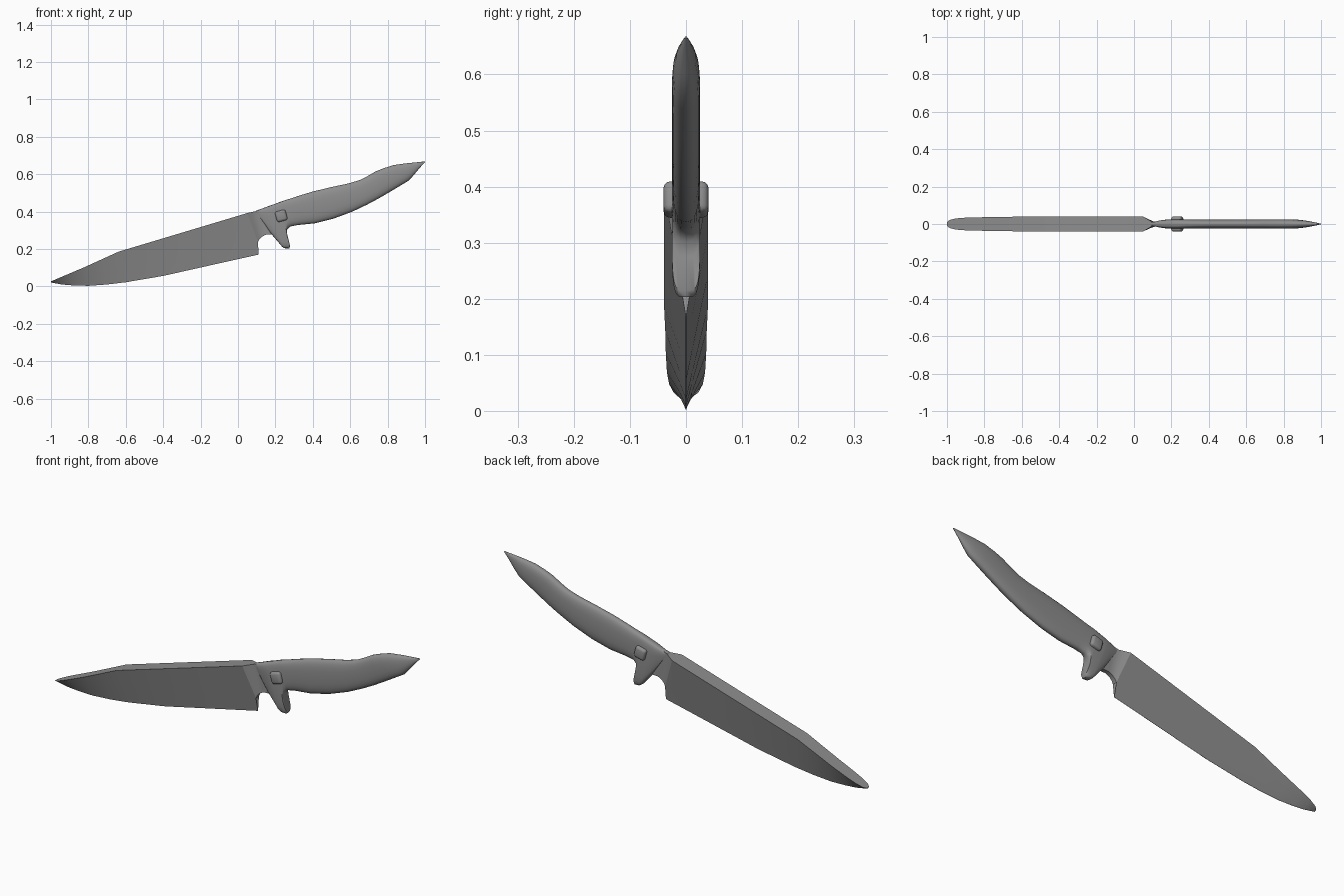
import bpy, bmesh, math
from mathutils import Vector

steel = bpy.data.materials.new("grey_steel")
steel.diffuse_color = (0.27, 0.27, 0.27, 1)


def loft(name, rings, angle=35):
    """Skin equal-length closed rings and cap both ends."""
    bm = bmesh.new()
    vs = [[bm.verts.new(p) for p in r] for r in rings]
    n = len(vs[0])
    for a, b in zip(vs, vs[1:]):
        for i in range(n):
            j = (i + 1) % n
            bm.faces.new((a[i], a[j], b[j], b[i]))
    bm.faces.new(vs[0])
    bm.faces.new(vs[-1][::-1])
    bmesh.ops.remove_doubles(bm, verts=bm.verts, dist=1e-5)
    bmesh.ops.recalc_face_normals(bm, faces=bm.faces)
    return finish(name, bm, angle)


def finish(name, bm, angle):
    me = bpy.data.meshes.new(name)
    bm.to_mesh(me)
    bm.free()
    ob = bpy.data.objects.new(name, me)
    bpy.context.collection.objects.link(ob)
    me.materials.append(steel)
    bpy.ops.object.select_all(action='DESELECT')
    ob.select_set(True)
    bpy.context.view_layer.objects.active = ob
    bpy.ops.object.shade_smooth_by_angle(angle=math.radians(angle))
    return ob


# Blade: wedge sections (spine x, spine z, edge x, edge z, half thickness)
blade = [
    (-1.0, 0.027, -1.0, 0.021, 0.010), (-0.985, 0.033, -0.98, 0.017, 0.022),
    (-0.95, 0.048, -0.94, 0.010, 0.030), (-0.90, 0.069, -0.88, 0.005, 0.034),
    (-0.82, 0.103, -0.80, 0.003, 0.036), (-0.73, 0.144, -0.70, 0.010, 0.037),
    (-0.64, 0.185, -0.60, 0.022, 0.039), (-0.45, 0.242, -0.40, 0.056, 0.039),
    (-0.20, 0.317, -0.15, 0.112, 0.039), (0.05, 0.392, 0.11, 0.170, 0.039),
]
rings = []
for k, (sx, sz, ex, ez, h) in enumerate(blade):
    mx, mz = sx + (ex - sx) * 0.7, sz + (ez - sz) * 0.7
    if k == len(blade) - 1:          # upright heel below the slanted shoulder
        mx, mz = 0.107, 0.237
    rings.append([(sx, -h, sz), (mx, -h * 0.3, mz), (ex, -0.0005, ez),
                  (ex, 0.0005, ez), (mx, h * 0.3, mz), (sx, h, sz)])
loft("blade", rings, 25)

# Neck: thin tang that narrows behind the blade shoulder
neck = [
    (0.05, 0.392, 0.039, 0.107, 0.237, 0.0117), (0.072, 0.397, 0.026, 0.113, 0.251, 0.011),
    (0.095, 0.402, 0.012, 0.127, 0.265, 0.010), (0.115, 0.409, 0.010, 0.148, 0.276, 0.010),
    (0.16, 0.42, 0.010, 0.19, 0.278, 0.010),
]
loft("neck", [[(a, -h, b), (c, -g, d), (c, g, d), (a, h, b)]
              for a, b, h, c, d, g in neck])

# Handle with finger guard: top point, bottom point, half width, squareness
handle = [
    (0.092, 0.403, 0.118, 0.368, 0.010, 4), (0.125, 0.415, 0.178, 0.280, 0.019, 4),
    (0.155, 0.426, 0.236, 0.212, 0.024, 4.5), (0.165, 0.430, 0.248, 0.204, 0.025, 4.5),
    (0.20, 0.442, 0.274, 0.203, 0.025, 4.5), (0.21, 0.446, 0.279, 0.215, 0.025, 4.5),
    (0.235, 0.455, 0.262, 0.275, 0.025, 4), (0.262, 0.464, 0.262, 0.302, 0.025, 3.2),
    (0.285, 0.471, 0.278, 0.320, 0.025, 2.9), (0.32, 0.483, 0.32, 0.328, 0.025, 2.7),
    (0.40, 0.507, 0.41, 0.337, 0.025, 2.6), (0.50, 0.531, 0.51, 0.362, 0.025, 2.6),
    (0.59, 0.550, 0.61, 0.399, 0.025, 2.6), (0.65, 0.568, 0.69, 0.437, 0.025, 2.6),
    (0.69, 0.588, 0.75, 0.469, 0.025, 2.6), (0.735, 0.614, 0.81, 0.504, 0.025, 2.6),
    (0.78, 0.632, 0.865, 0.537, 0.025, 2.5), (0.83, 0.648, 0.915, 0.567, 0.023, 2.4),
    (0.90, 0.658, 0.945, 0.601, 0.017, 2.3), (0.96, 0.664, 0.972, 0.634, 0.009, 2.2),
    (0.998, 0.668, 1.0, 0.664, 0.002, 2),
]


def power(v, n):
    return math.copysign(abs(v) ** (2 / n), v)


rings = []
N = 24
for tx, tz, bx, bz, h, n in handle:
    top, bot = Vector((tx, 0, tz)), Vector((bx, 0, bz))
    mid, half = (top + bot) / 2, (top - bot) / 2
    rings.append([mid + half * power(math.cos(2 * math.pi * i / N), n)
                  + Vector((0, h * power(math.sin(2 * math.pi * i / N), n), 0))
                  for i in range(N)])
loft("handle", rings, 50)

# Rivet: rounded square stud standing out on both sides
bm = bmesh.new()
bmesh.ops.create_cube(bm, size=1)
bmesh.ops.scale(bm, vec=(0.058, 0.08, 0.058), verts=bm.verts)
bmesh.ops.bevel(bm, geom=bm.edges[:], offset=0.012, segments=3, profile=0.5, affect='EDGES')
rivet = finish("rivet", bm, 50)
rivet.location = (0.231, 0, 0.377)
rivet.rotation_euler = (0, math.radians(-15), 0)
